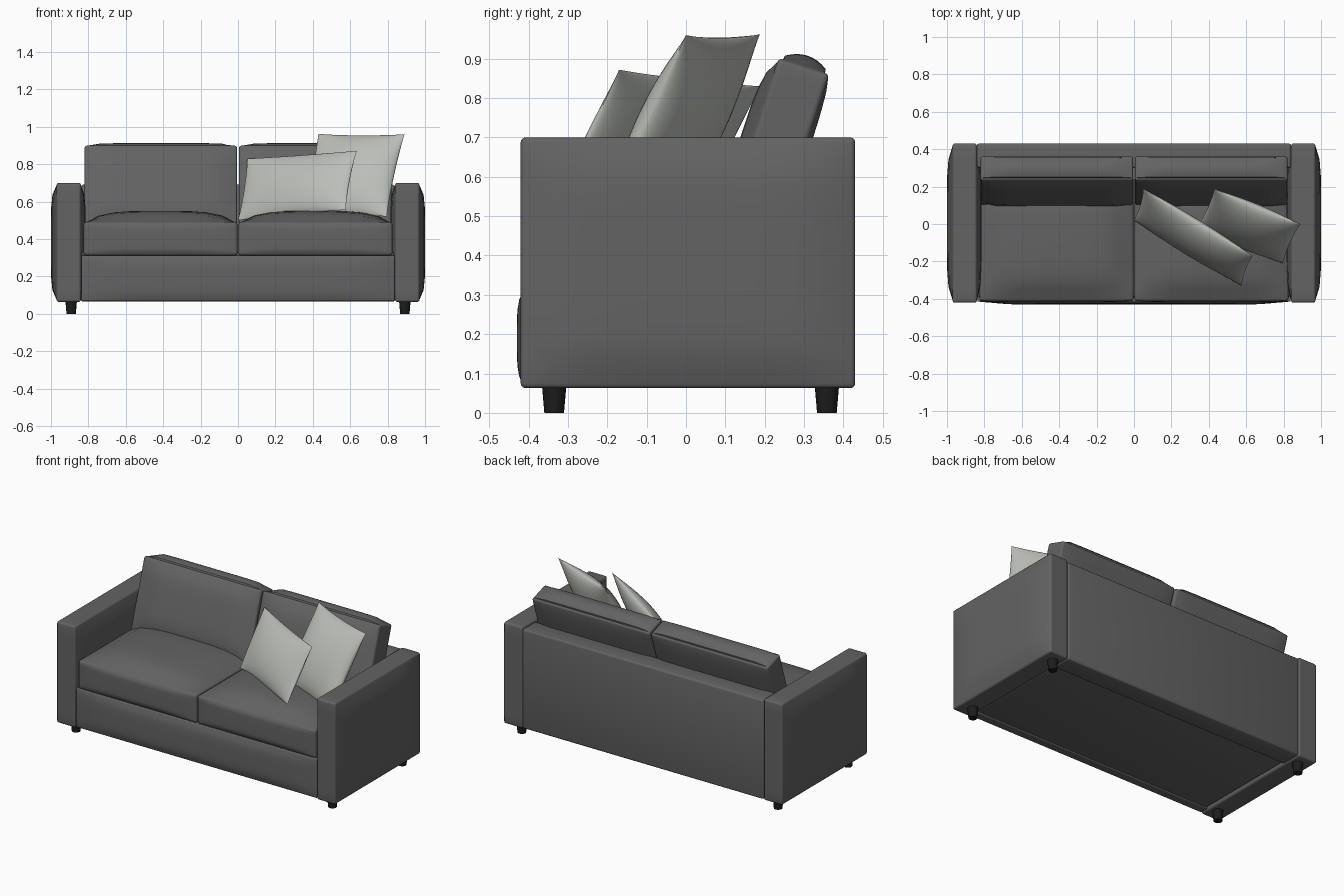
import bpy, bmesh, math
from mathutils import Vector, Matrix

if "Cube" in bpy.data.objects:
    bpy.data.objects.remove(bpy.data.objects["Cube"])


def material(name, rgb):
    m = bpy.data.materials.new(name)
    m.diffuse_color = (*rgb, 1)
    m.use_nodes = True
    m.node_tree.nodes["Principled BSDF"].inputs["Base Color"].default_value = m.diffuse_color
    return m


GREY = material("dark grey fabric", (0.125, 0.125, 0.125))
PALE = material("pale grey fabric", (0.50, 0.52, 0.48))
BLACK = material("black plastic", (0.012, 0.012, 0.012))


def finish(name, bm, mat, angle=40):
    bmesh.ops.recalc_face_normals(bm, faces=bm.faces)
    me = bpy.data.meshes.new(name)
    bm.to_mesh(me)
    bm.free()
    me.materials.append(mat)
    ob = bpy.data.objects.new(name, me)
    bpy.context.collection.objects.link(ob)
    bpy.ops.object.select_all(action='DESELECT')
    ob.select_set(True)
    bpy.context.view_layer.objects.active = ob
    bpy.ops.object.shade_smooth_by_angle(angle=math.radians(angle))
    return ob


def padded_box(name, lo, hi, bulges=(), exps=(6, 6, 6), radius=0.012, tilt=0.0):
    """Box with rounded edges; bulges are (axis, side, amount), faded to the face rim."""
    lo, hi = Vector(lo), Vector(hi)
    mid, half = (lo + hi) / 2, (hi - lo) / 2
    bm = bmesh.new()
    bmesh.ops.create_cube(bm, size=2)
    if bulges:
        bmesh.ops.subdivide_edges(bm, edges=bm.edges[:], cuts=9, use_grid_fill=True)
    for v in bm.verts:
        u = v.co.copy()
        v.co = Vector([u[i] * half[i] for i in range(3)])
        for axis, side, amount in bulges:
            if u[axis] * side > 0.999:
                fade = 1.0
                for j in range(3):
                    if j != axis:
                        fade *= 1 - min(1, abs(u[j])) ** exps[j]
                v.co[axis] += side * amount * fade
    sharp = [e for e in bm.edges if e.calc_face_angle(0) > math.radians(42)]
    bmesh.ops.bevel(bm, geom=sharp, offset=radius, segments=3, profile=0.5,
                    affect='EDGES', clamp_overlap=True)
    bm.transform(Matrix.Translation(mid) @ Matrix.Rotation(tilt, 4, 'X'))
    return finish(name, bm, GREY)


def pillow(name, ll, lr, ur, ul, thick, pinch=0.05, n=24):
    """Stuffed pillow stretched between four corners."""
    ll, lr, ur, ul = map(Vector, (ll, lr, ur, ul))
    normal = (lr - ll).cross(ul - ll).normalized()
    bm = bmesh.new()
    for side in (1, -1):
        grid = []
        for j in range(n + 1):
            row = []
            for i in range(n + 1):
                # cosine spacing keeps the rim dense
                u, v = -math.cos(math.pi * i / n), -math.cos(math.pi * j / n)
                s = u * (1 - pinch * (1 - v * v))
                t = v * (1 - pinch * (1 - u * u))
                a, b = (s + 1) / 2, (t + 1) / 2
                p = (ll * (1 - a) + lr * a) * (1 - b) + (ul * (1 - a) + ur * a) * b
                h = (max(0, 1 - u * u) * max(0, 1 - v * v)) ** 0.6
                row.append(bm.verts.new(p + normal * side * thick * h))
            grid.append(row)
        for j in range(n):
            for i in range(n):
                bm.faces.new((grid[j][i], grid[j][i + 1], grid[j + 1][i + 1], grid[j + 1][i]))
    bmesh.ops.remove_doubles(bm, verts=bm.verts[:], dist=0.0005)
    return finish(name, bm, PALE, 60)


# frame: underside, front panel and back panel
padded_box("base", (-0.835, -0.39, 0.075), (0.835, 0.40, 0.33))
padded_box("front_panel", (-0.838, -0.415, 0.068), (0.838, -0.36, 0.312),
           [(1, -1, 0.015)], (12, 4, 4))
padded_box("back_panel", (-0.84, 0.30, 0.065), (0.84, 0.43, 0.69))

for s, side in ((-1, "left"), (1, "right")):
    # arm, padded on its outer and inner face
    x0, x1 = sorted((s * 0.84, s * 0.97))
    padded_box(side + "_arm", (x0, -0.42, 0.063), (x1, 0.43, 0.70),
               [(0, s, 0.03), (0, -s, 0.025)])
    # seat cushion with a domed top
    x0, x1 = sorted((s * 0.003, s * 0.825))
    padded_box(side + "_seat_cushion", (x0, -0.412, 0.312), (x1, 0.25, 0.49),
               [(2, 1, 0.06), (1, -1, 0.006)], (4, 4, 4), 0.014)
    # leaning back cushion
    x0, x1 = sorted((s * 0.005, s * 0.82))
    padded_box(side + "_back_cushion", (x0, 0.164, 0.452), (x1, 0.300, 0.892),
               [(1, -1, 0.03), (1, 1, 0.01), (2, 1, 0.028)], (12, 2, 4), 0.012,
               math.radians(-18))
    # tapered feet
    for y, end in ((-0.335, "front"), (0.358, "back")):
        bm = bmesh.new()
        bmesh.ops.create_cone(bm, cap_ends=True, segments=24, radius1=0.025, radius2=0.031,
                              depth=0.07, matrix=Matrix.Translation((s * 0.892, y, 0.035)))
        finish(f"{side}_{end}_foot", bm, BLACK)

# loose pillows
pillow("small_pillow", (0.0, 0.02, 0.50), (0.575, -0.33, 0.555),
       (0.635, -0.17, 0.872), (0.05, 0.19, 0.83), 0.065, 0.03)
pillow("large_pillow", (0.335, -0.02, 0.52), (0.795, -0.21, 0.52),
       (0.89, 0.0, 0.96), (0.43, 0.188, 0.962), 0.08, 0.04)
